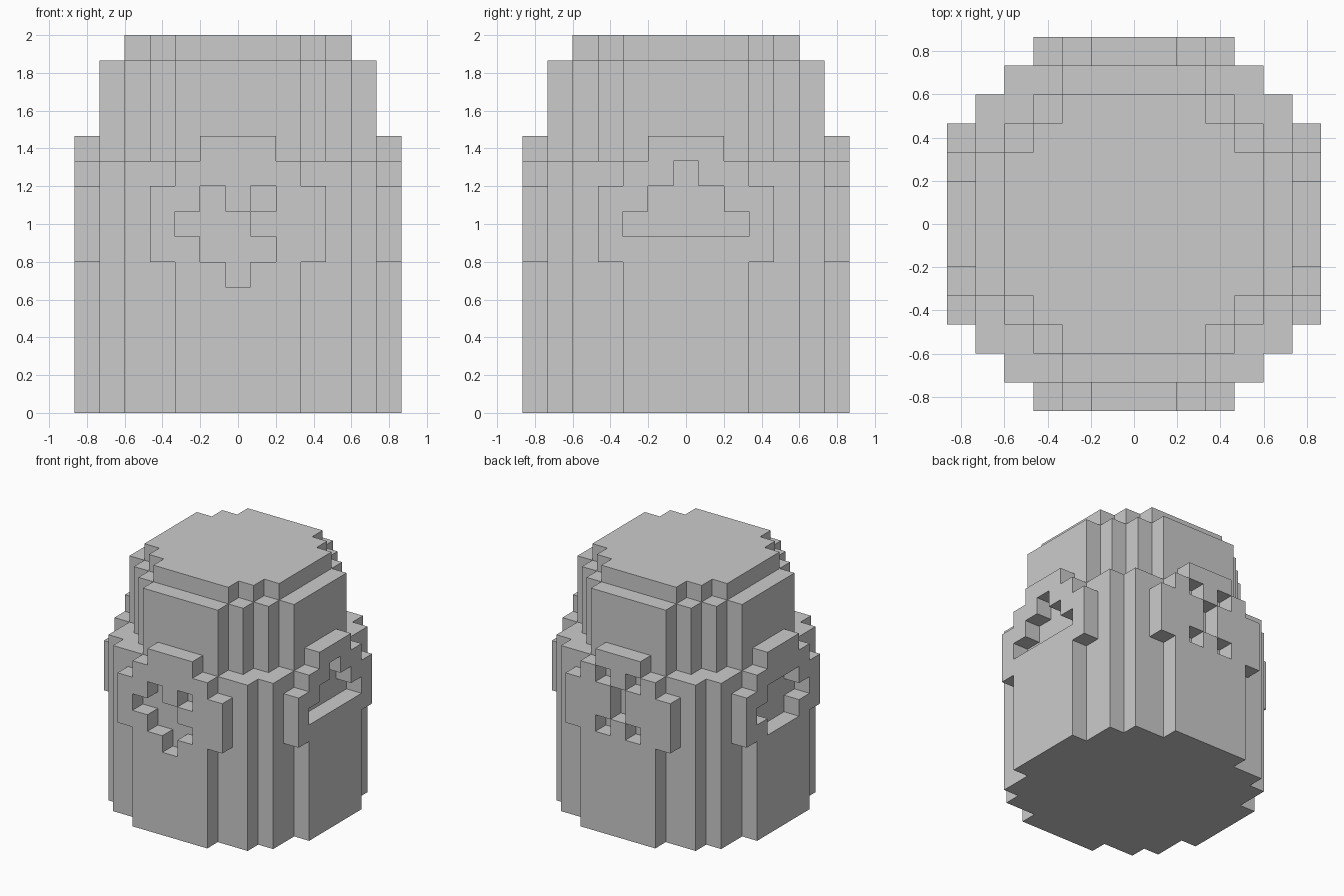
import bpy, bmesh, math
from mathutils import Vector

if "Cube" in bpy.data.objects:
    bpy.data.objects.remove(bpy.data.objects["Cube"])

U = 2 / 15   # one block; the jar is 15 blocks high and 13 wide


def box(xs, ys, zs):
    """Set of block cells for inclusive x, y ranges and a half-open z range."""
    return {(x, y, z) for x in range(xs[0], xs[1] + 1)
            for y in range(ys[0], ys[1] + 1) for z in range(*zs)}


def stepped_disc(steps, z0, z1):
    """Union of centred boxes given as (half x, half y)."""
    cells = set()
    for a, b in steps:
        cells |= box((-a, a), (-b, b), (z0, z1))
    return cells


def on_side(side, across, z):
    """Outer-layer cell; across runs left to right as seen facing that side."""
    return {"front": (across, -6, z), "right": (6, across, z),
            "back": (-across, 6, z), "left": (-6, -across, z)}[side]


def make_object(name, cells, solid):
    """Mesh the faces of cells that are not covered by any solid cell."""
    bm = bmesh.new()
    verts = {}

    def vert(p):
        if p not in verts:
            verts[p] = bm.verts.new(((p[0] - .5) * U, (p[1] - .5) * U, p[2] * U))
        return verts[p]

    for c in sorted(cells):
        for axis in range(3):
            i, j = (axis + 1) % 3, (axis + 2) % 3
            for d in (0, 1):
                n = list(c)
                n[axis] += 2 * d - 1
                if tuple(n) in solid:
                    continue
                ring = []
                for di, dj in ((0, 0), (1, 0), (1, 1), (0, 1)):
                    p = list(c)
                    p[axis] += d
                    p[i] += di
                    p[j] += dj
                    ring.append(vert(tuple(p)))
                bm.faces.new(ring if d else ring[::-1])
    # Merge flat areas into single faces
    bmesh.ops.dissolve_limit(bm, angle_limit=math.radians(1),
                             verts=bm.verts[:], edges=bm.edges[:])
    mesh = bpy.data.meshes.new(name)
    bm.to_mesh(mesh)
    bm.free()
    obj = bpy.data.objects.new(name, mesh)
    bpy.context.collection.objects.link(obj)


# Round body, neck and lid
body = stepped_disc([(6, 2), (5, 4), (4, 5), (2, 6)], 0, 10)
neck = stepped_disc([(5, 2), (4, 3), (3, 4), (2, 5)], 10, 14)
lid = stepped_disc([(4, 2), (3, 3), (2, 4)], 14, 15)

# Carved emblem on each side: row height -> carved blocks
emblems = {
    "front": {5: [0], 6: [-1, 0, 1], 7: [-2, -1, 0], 8: [-1, 1]},
    "right": {7: [-2, -1, 0, 1, 2], 8: [-1, 0, 1], 9: [0]},
    "back": {6: [-1, 1], 7: [0], 8: [0], 9: [-1, 1]},
    "left": {6: [-1, 0, 1], 7: [-2, -1, 0, 1, 2], 8: [-1, 0, 1]},
}
for side, rows in emblems.items():
    # Panel ears and raised top edge
    body |= {on_side(side, a, z) for a in (-3, 3) for z in (6, 7, 8)}
    body |= {on_side(side, a, 10) for a in (-1, 0, 1)}
    body -= {on_side(side, a, z) for z, row in rows.items() for a in row}

solid = body | neck | lid
for name, cells in (("jar_body", body), ("jar_neck", neck), ("jar_lid", lid)):
    make_object(name, cells, solid)
